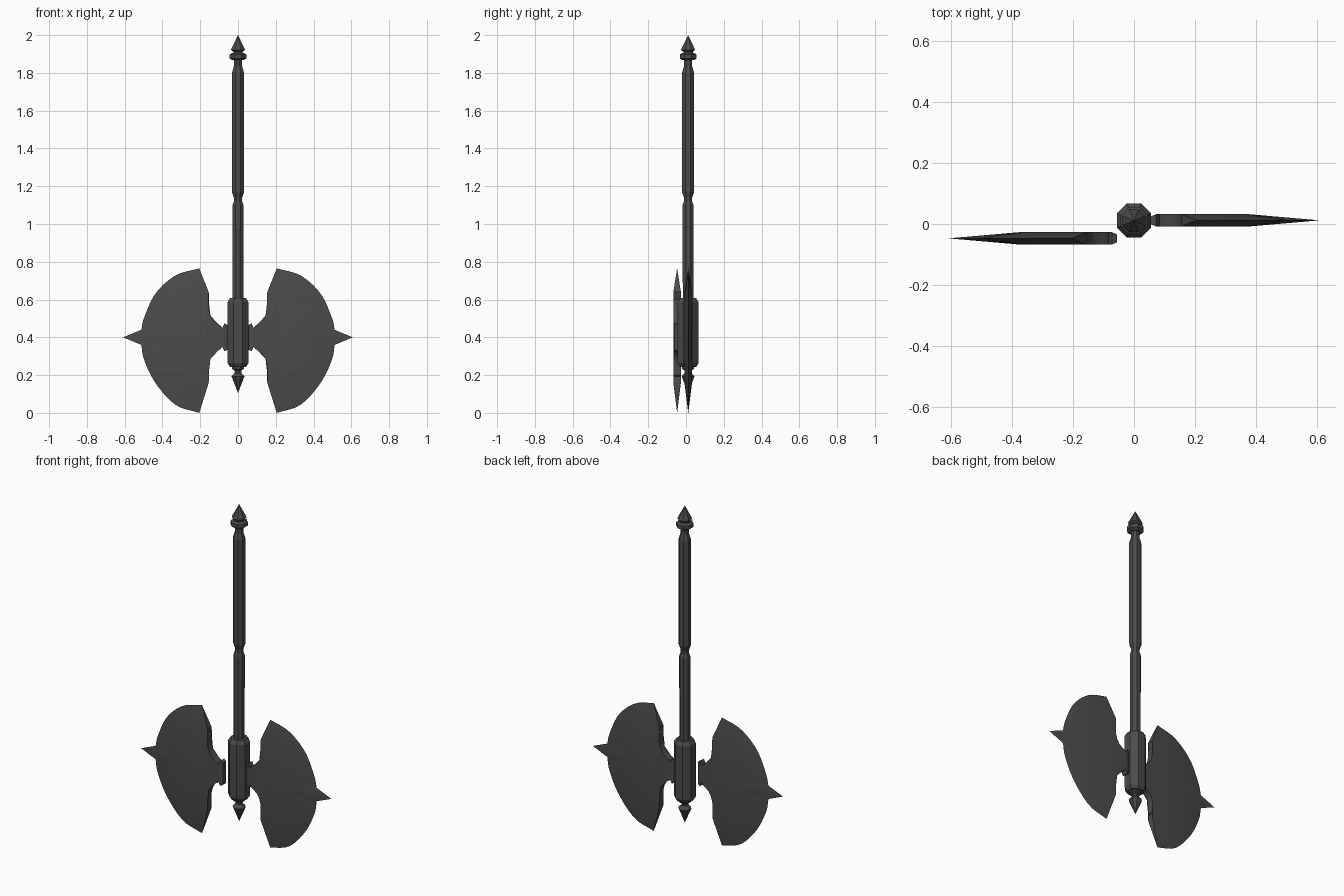
import bpy, bmesh, math

if "Cube" in bpy.data.objects:
    bpy.data.objects.remove(bpy.data.objects["Cube"])

SHAFT_Y = 0.011


def material(name, rgb):
    m = bpy.data.materials.new(name)
    m.diffuse_color = (*rgb, 1)
    m.use_nodes = True
    m.node_tree.nodes["Principled BSDF"].inputs["Base Color"].default_value = m.diffuse_color
    return m


IRON = material("dark iron", (0.072, 0.071, 0.070))
STEEL = material("warm dark steel", (0.075, 0.071, 0.068))


def finish(bm, name, mat):
    bmesh.ops.recalc_face_normals(bm, faces=bm.faces[:])
    me = bpy.data.meshes.new(name)
    bm.to_mesh(me)
    bm.free()
    me.materials.append(mat)
    ob = bpy.data.objects.new(name, me)
    bpy.context.collection.objects.link(ob)
    return ob


def lathe(name, profile, mat, sides=8):
    """Flat-sided turned part; profile is (half width, z), closed at both ends."""
    bm = bmesh.new()
    rings = []
    for r, z in profile:
        if r == 0:
            rings.append([bm.verts.new((0, SHAFT_Y, z))])
            continue
        R = r / math.cos(math.pi / sides)
        angles = [(k + 0.5) * 2 * math.pi / sides for k in range(sides)]
        rings.append([bm.verts.new((R * math.cos(a), SHAFT_Y + R * math.sin(a), z)) for a in angles])
    for a, b in zip(rings, rings[1:]):
        for k in range(sides):
            n = (k + 1) % sides
            quad = [a[k % len(a)], a[n % len(a)], b[n % len(b)], b[k % len(b)]]
            bm.faces.new(list(dict.fromkeys(quad)))
    for ring in (rings[0], rings[-1]):
        if len(ring) > 1:
            bm.faces.new(ring)
    return finish(bm, name, mat)


# Shaft parts, bottom to top
lathe("bottom_spike", [(0, .105), (.034, .193), (.018, .212), (.018, .225), (.031, .232),
                       (.031, .25)], IRON)
lathe("head_collar", [(.042, .242), (.056, .265), (.056, .585), (.043, .607)], IRON)
lathe("lower_handle", [(.028, .58), (.029, 1.10), (.022, 1.12), (.022, 1.15)], IRON)
lathe("upper_grip", [(.022, 1.14), (.032, 1.17), (.032, 1.80), (.022, 1.835), (.022, 1.88)], IRON)
lathe("pommel_ring", [(.032, 1.868), (.044, 1.876), (.044, 1.897), (.032, 1.906)], IRON)
lathe("top_spike", [(.025, 1.90), (.025, 1.912), (.038, 1.922), (0, 2.0)], IRON)


def spline(pts, n):
    """Catmull-Rom curve through pts, sampled at n points."""
    ext = [[2 * a - b for a, b in zip(pts[0], pts[1])], *pts,
           [2 * a - b for a, b in zip(pts[-1], pts[-2])]]
    out = []
    for i in range(n):
        s = i / (n - 1) * (len(pts) - 1)
        k = min(int(s), len(pts) - 2)
        t = s - k
        p0, p1, p2, p3 = ext[k:k + 4]
        out.append(tuple(0.5 * (2 * b + (c - a) * t + (2 * a - 5 * b + 4 * c - d) * t * t
                                + (3 * b - a - 3 * c + d) * t ** 3)
                         for a, b, c, d in zip(p0, p1, p2, p3)))
    return out


def flip(pts):
    return [(x, 0.8 - z) for x, z in reversed(pts)]


# Blade outlines in (x, z): cutting edge with its spike, bevel line, scalloped inner rim
N = 16
edge = (spline([(.205, .765), (.33, .728), (.435, .635), (.495, .51), (.512, .44)], N)
        + [(.608, .40)]
        + spline([(.512, .36), (.497, .28), (.435, .155), (.33, .042), (.205, 0)], N))
half = spline([(.155, .64), (.26, .625), (.34, .555), (.375, .47), (.378, .42)], N)
bevel = half + [(.37, .40)] + flip(half)
rim_half = [(.165, .607), (.156, .60), (.155, .55), (.146, .515), (.130, .488), (.105, .47),
            (.092, .462), (.083, .45), (.072, .474), (.056, .466)]
rim = rim_half + flip(rim_half)


def blade(name, side, y):
    bm = bmesh.new()

    def add(pts, s):
        return [bm.verts.new((side * x, y + s * (.013 if x < .06 else .02), z)) for x, z in pts]

    e = [bm.verts.new((side * x, y, z)) for x, z in edge]
    walls = []
    for s in (-1, 1):
        b, r = add(bevel, s), add(rim, s)
        for i in range(len(e) - 1):
            bm.faces.new((e[i], e[i + 1], b[i + 1], b[i]))
        cheek = bm.faces.new(b + r[::-1])
        bmesh.ops.triangulate(bm, faces=[cheek])
        walls.append([b[0], *r, b[-1]])
    # rim wall joining both cheeks, and the two horn ends
    f, k = walls
    for i in range(len(f) - 1):
        bm.faces.new((f[i], f[i + 1], k[i + 1], k[i]))
    bm.faces.new((e[0], f[0], k[0]))
    bm.faces.new((e[-1], f[-1], k[-1]))
    ob = finish(bm, name, STEEL)
    bpy.ops.object.select_all(action='DESELECT')
    ob.select_set(True)
    bpy.context.view_layer.objects.active = ob
    bpy.ops.object.shade_smooth_by_angle(angle=math.radians(35))


blade("right_blade", 1, 0.012)
blade("left_blade", -1, -0.047)
